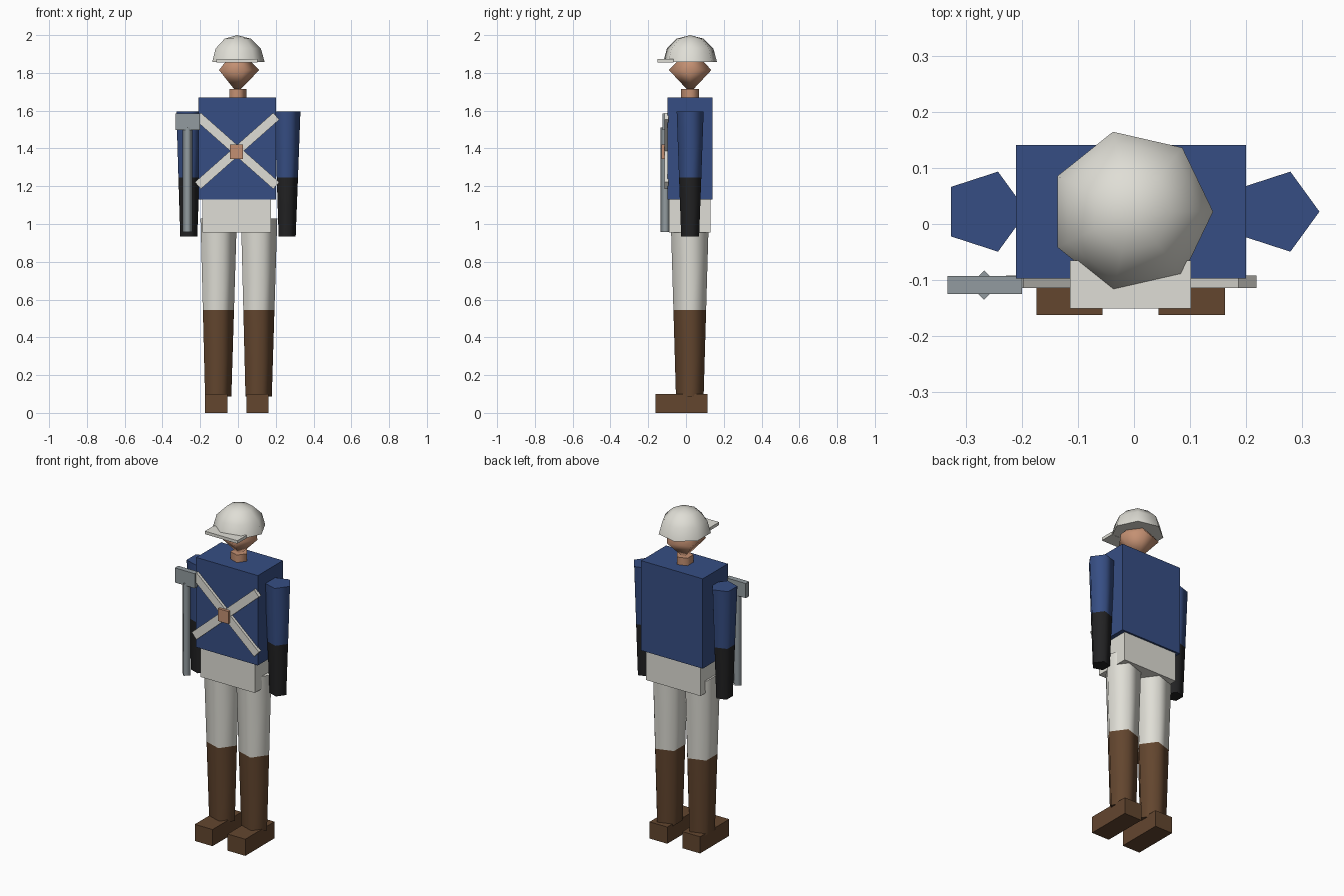
import bpy, bmesh
from math import cos, sin, pi, radians
from mathutils import Matrix, Vector

cube = bpy.data.objects.get("Cube")
if cube:
    bpy.data.objects.remove(cube, do_unlink=True)

CX, CY = -0.005, 0.022   # body axis


def material(name, rgb):
    m = bpy.data.materials.new(name)
    m.use_nodes = True
    m.diffuse_color = (*rgb, 1)
    bsdf = next(n for n in m.node_tree.nodes if n.type == 'BSDF_PRINCIPLED')
    bsdf.inputs["Base Color"].default_value = (*rgb, 1)
    return m


blue = material("coat blue", (0.037, 0.076, 0.23))
white = material("off white", (0.74, 0.73, 0.67))
brown = material("boot brown", (0.125, 0.061, 0.028))
skin = material("skin tan", (0.55, 0.28, 0.17))
black = material("glove black", (0.016, 0.016, 0.017))
grey = material("metal grey", (0.29, 0.33, 0.35))


def finish(bm, name, mats):
    bmesh.ops.recalc_face_normals(bm, faces=bm.faces)
    mesh = bpy.data.meshes.new(name)
    bm.to_mesh(mesh)
    bm.free()
    for m in mats:
        mesh.materials.append(m)
    obj = bpy.data.objects.new(name, mesh)
    bpy.context.collection.objects.link(obj)
    return obj


def box(name, mat, x, y, z, tilt=0):
    """Box between (min, max) pairs, optionally turned about its y axis."""
    spans = (x, y, z)
    centre = Vector([(a + b) / 2 for a, b in spans])
    size = Vector([b - a for a, b in spans])
    bm = bmesh.new()
    bmesh.ops.create_cube(bm, size=1, matrix=Matrix.Translation(centre)
                          @ Matrix.Rotation(tilt, 4, 'Y') @ Matrix.Diagonal(size).to_4x4())
    return finish(bm, name, [mat])


def turned(name, mats, x, y, sides, rings, split=None):
    """Smooth faceted solid from (radius, z) rings; faces below split use the second colour."""
    bm = bmesh.new()
    loops = []
    for r, z in rings:
        count = sides if r else 1
        loops.append([bm.verts.new((x + r * cos(2 * pi * i / sides),
                                    y + r * sin(2 * pi * i / sides), z)) for i in range(count)])
    for a, b in zip(loops, loops[1:]):
        for i in range(sides):
            j = i + 1
            corners = [a[i % len(a)], a[j % len(a)], b[j % len(b)], b[i % len(b)]]
            face = bm.faces.new(list(dict.fromkeys(corners)))
            face.smooth = True
    for loop in (loops[0], loops[-1]):
        if len(loop) > 1:
            cap = bm.faces.new(loop)
            for e in cap.edges:
                e.smooth = False
    if split:
        for f in bm.faces:
            f.material_index = int(f.calc_center_median().z < split)
    return finish(bm, name, mats)


# Torso, hips and neck
box("coat_torso", blue, (-0.21, 0.20), (-0.097, 0.141), (1.13, 1.67))
box("hips", white, (-0.187, 0.175), (-0.09, 0.13), (0.955, 1.13))
turned("neck", [skin], CX, CY, 5, [(0.05, 1.66), (0.05, 1.715)])

# Head and helmet
turned("head", [skin], CX, CY, 5, [(0, 1.695), (0.118, 1.815), (0, 1.935)])
R = 0.146
dome = [(R * cos(radians(a)), 1.857 + 0.143 * sin(radians(a))) for a in (0, 30, 60)]
turned("helmet", [white], CX, CY, 7, dome + [(0, 2.0)])
box("helmet_brim", white, (-0.114, 0.102), (-0.151, -0.065), (1.856, 1.874))

# Limbs
for side, s in (("left", 1), ("right", -1)):
    ax, lx, fx = CX + s * 0.2605, CX + s * 0.107, CX - 0.001 + s * 0.109
    turned(side + "_arm", [blue, black], ax, CY, 5,
           [(0.05, 0.935), (0.062, 1.245), (0.075, 1.595)], split=1.245)
    turned(side + "_leg", [white, brown], lx, CY - 0.002, 5,
           [(0.077, 0.088), (0.091, 0.545), (0.106, 1.03)], split=0.545)
    box(side + "_foot", brown, (fx - 0.059, fx + 0.059), (-0.162, 0.115), (0, 0.1))

# Crossed chest straps with a buckle
for name, s in (("strap_a", 1), ("strap_b", -1)):
    box(name, white, (CX - 0.277, CX + 0.277), (-0.114, -0.092), (1.363, 1.411),
        tilt=s * radians(41.5))
box("strap_buckle", skin, (-0.042, 0.027), (-0.13, -0.105), (1.345, 1.42))

# Slung weapon at the right side
turned("weapon_barrel", [grey], -0.267, -0.109, 4, [(0.026, 0.957), (0.026, 1.51)])
box("weapon_stock", grey, (-0.332, -0.20), (-0.125, -0.093), (1.497, 1.585))
